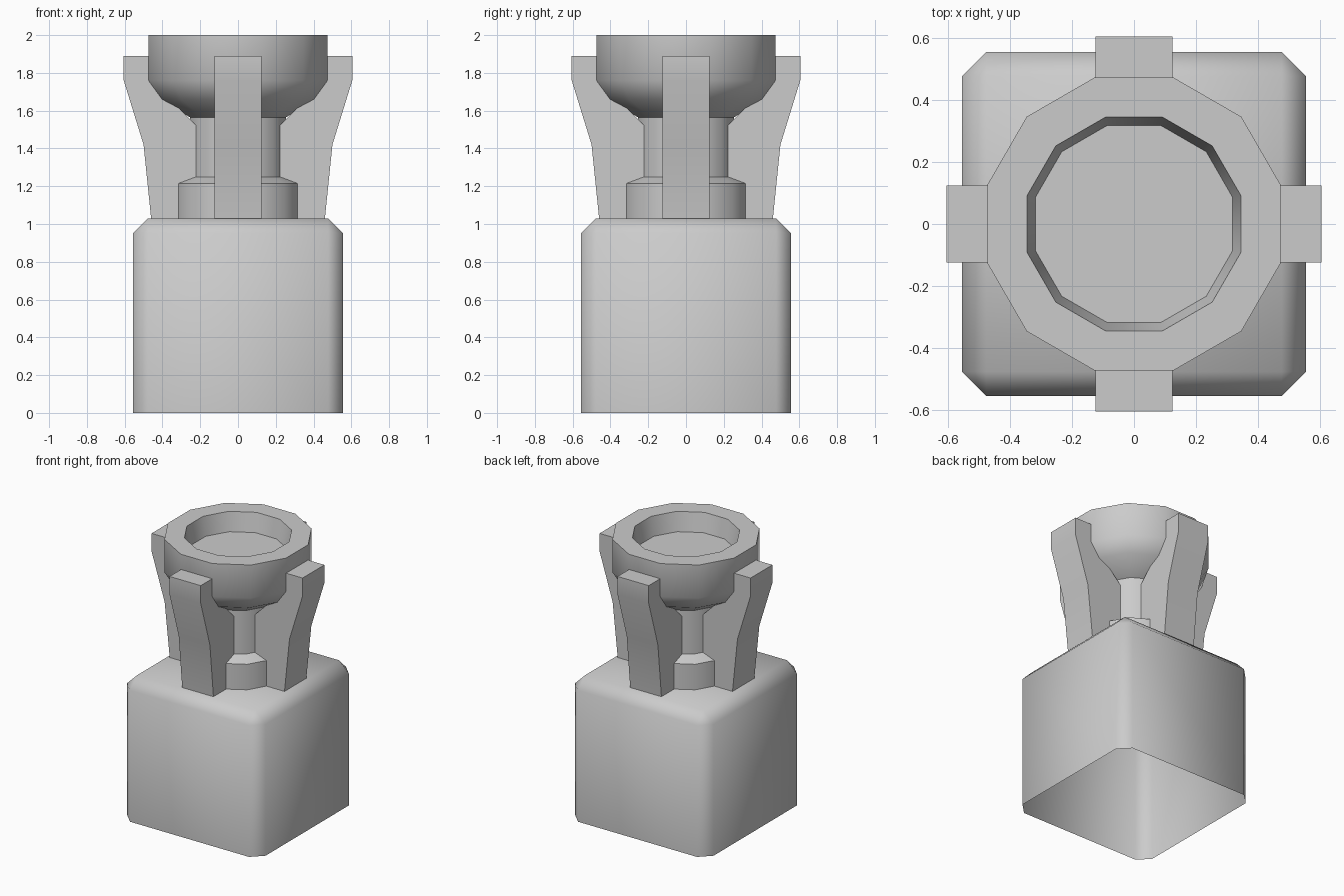
import bpy, bmesh
from math import cos, sin, pi, radians
from mathutils import Matrix

cube = bpy.data.objects.get("Cube")
if cube:
    bpy.data.objects.remove(cube, do_unlink=True)

grey = bpy.data.materials.new("plain_grey")
grey.use_nodes = True
GREY = (0.6, 0.6, 0.6, 1)
grey.diffuse_color = GREY
grey.node_tree.nodes["Principled BSDF"].inputs["Base Color"].default_value = GREY


def finish(bm, name, outward=True):
    """Turn a bmesh into a smooth-shaded object with sharp edges kept."""
    if outward:
        bmesh.ops.recalc_face_normals(bm, faces=bm.faces)
    mesh = bpy.data.meshes.new(name)
    bm.to_mesh(mesh)
    bm.free()
    mesh.materials.append(grey)
    ob = bpy.data.objects.new(name, mesh)
    bpy.context.collection.objects.link(ob)
    bpy.ops.object.select_all(action='DESELECT')
    ob.select_set(True)
    bpy.context.view_layer.objects.active = ob
    bpy.ops.object.shade_smooth_by_angle(angle=radians(50))
    return ob


# Chamfered base block, open underneath
HALF, TOP = 0.555, 1.03
bm = bmesh.new()
bmesh.ops.create_cube(bm, size=1)
bmesh.ops.scale(bm, vec=(2 * HALF, 2 * HALF, TOP), verts=bm.verts)
bmesh.ops.translate(bm, vec=(0, 0, TOP / 2), verts=bm.verts)
bottom = [f for f in bm.faces if f.normal.z < -0.5]
bmesh.ops.delete(bm, geom=bottom, context='FACES_ONLY')
edges = [e for e in bm.edges if not e.is_boundary]
bmesh.ops.bevel(bm, geom=edges, offset=0.078, segments=1,
                affect='EDGES', clamp_overlap=True)
finish(bm, "base_block", outward=False)

# Twelve-sided pedestal and bowl with a recessed top
SIDES = 12
profile = [(0.347, TOP), (0.347, 1.215), (0.264, 1.25), (0.264, 1.565),
           (0.425, 1.66), (0.49, 1.76), (0.49, 2.0), (0.357, 2.0),
           (0.33, 1.865)]
bm = bmesh.new()
rings = []
for r, z in profile:
    angles = [(i + 0.5) * 2 * pi / SIDES for i in range(SIDES)]
    rings.append([bm.verts.new((r * cos(a), r * sin(a), z)) for a in angles])
for low, high in zip(rings, rings[1:]):
    for i in range(SIDES):
        j = (i + 1) % SIDES
        bm.faces.new((low[i], low[j], high[j], high[i]))
bm.faces.new(rings[-1])
finish(bm, "pedestal_bowl", outward=False)

# Four flared brackets, running in to the pedestal
outline = [(0.46, TOP), (0.5, 1.42), (0.605, 1.76), (0.605, 1.89),
           (0.42, 1.89), (0.42, 1.72), (0.2, 1.5), (0.2, TOP)]
for k, side in enumerate(("left", "back", "right", "front")):
    bm = bmesh.new()
    face = bm.faces.new([bm.verts.new((x, -0.125, z)) for x, z in outline])
    out = bmesh.ops.extrude_face_region(bm, geom=[face])
    moved = [g for g in out["geom"] if isinstance(g, bmesh.types.BMVert)]
    bmesh.ops.translate(bm, vec=(0, 0.25, 0), verts=moved)
    bmesh.ops.rotate(bm, cent=(0, 0, 0), verts=bm.verts,
                     matrix=Matrix.Rotation(k * pi / 2, 3, 'Z'))
    finish(bm, side + "_bracket")
